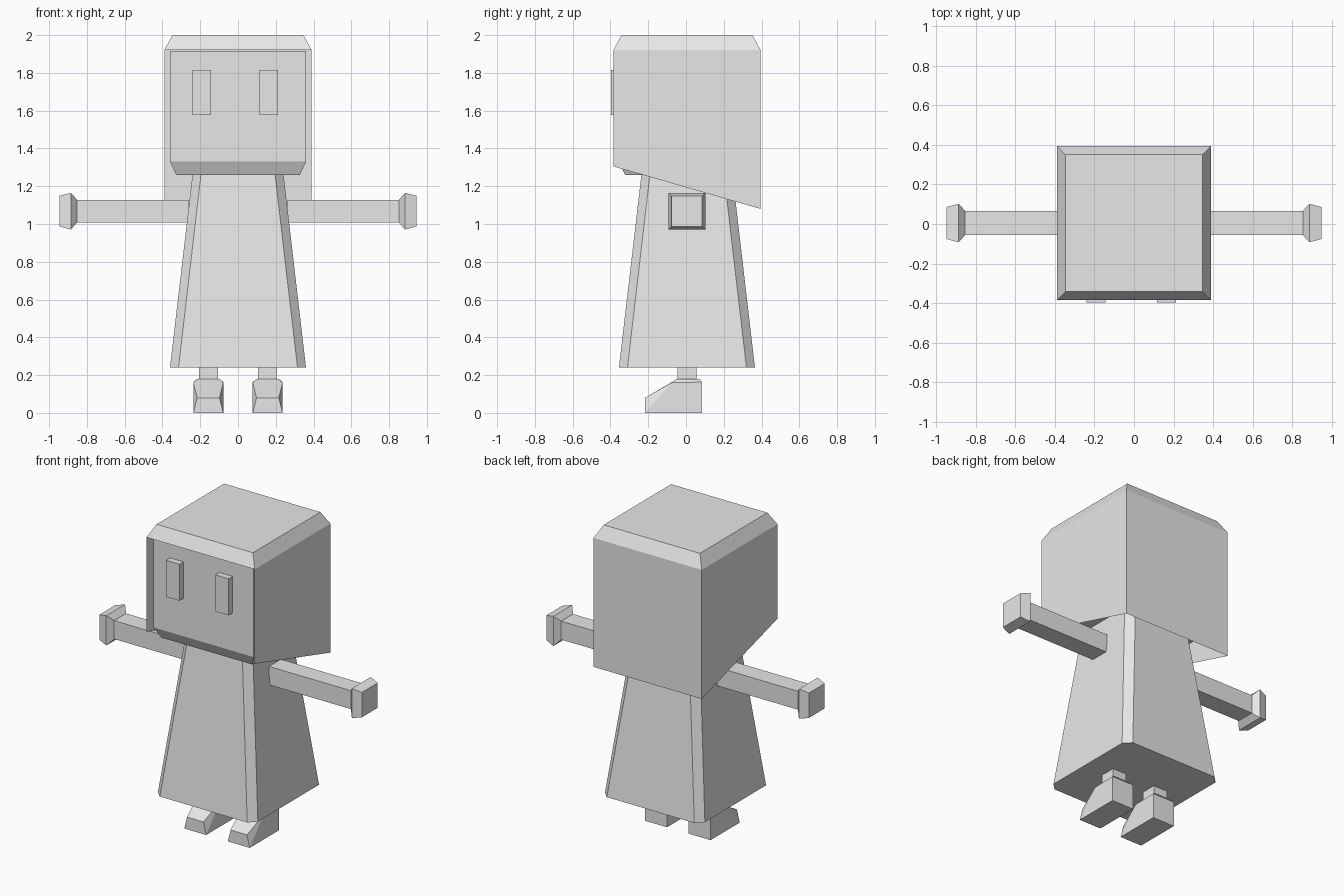
import bpy, bmesh, math
from mathutils import Vector

if "Cube" in bpy.data.objects:
    bpy.data.objects.remove(bpy.data.objects["Cube"])

CY = 0.005  # shared depth centre of the figure

grey = bpy.data.materials.new("light_grey")
grey.diffuse_color = (0.8, 0.8, 0.8, 1)
grey.use_nodes = True
grey.node_tree.nodes["Principled BSDF"].inputs["Base Color"].default_value = grey.diffuse_color


def finish(name, bm):
    me = bpy.data.meshes.new(name)
    bm.to_mesh(me)
    bm.free()
    me.materials.append(grey)
    ob = bpy.data.objects.new(name, me)
    bpy.context.collection.objects.link(ob)
    return ob


def hull(name, pts):
    """Convex faceted solid around the points."""
    bm = bmesh.new()
    for p in pts:
        bm.verts.new(p)
    bmesh.ops.convex_hull(bm, input=bm.verts[:])
    bmesh.ops.dissolve_limit(bm, angle_limit=math.radians(1),
                             verts=bm.verts[:], edges=bm.edges[:])
    bmesh.ops.recalc_face_normals(bm, faces=bm.faces[:])
    return finish(name, bm)


def rect(hx, hy, z, cy=CY):
    return [(sx * hx, cy + sy * hy, z) for sx in (-1, 1) for sy in (-1, 1)]


def box(name, lo, hi):
    return hull(name, [(x, y, z) for x in (lo[0], hi[0])
                       for y in (lo[1], hi[1]) for z in (lo[2], hi[2])])


# Robe: tapered block with cut corners
C = 0.045
robe = []
for h, z in ((0.36, 0.24), (0.24, 1.27)):
    robe += rect(h, h - C, z) + rect(h - C, h, z)
hull("robe", robe)

# Head: block with a chamfered chin
hull("head", rect(0.327, 0.327, 1.26) + rect(0.361, 0.361, 1.33)
     + rect(0.361, 0.361, 1.915))

# Hood: thin shell, open at the front and below, with a slanted hem
H = 0.39
bm = bmesh.new()
hem, shoulder, top = [], [], []
for sx, sy in ((-1, -1), (-1, 1), (1, 1), (1, -1)):
    x, y = sx * H, CY + sy * H
    hem.append(bm.verts.new((x, y, 1.08 if sy > 0 else 1.305)))
    shoulder.append(bm.verts.new((x, y, 1.92)))
    top.append(bm.verts.new((sx * 0.347, CY + sy * 0.347, 2.0)))
for i in range(4):
    j = (i + 1) % 4
    if i < 3:  # left, back and right walls
        bm.faces.new((hem[j], hem[i], shoulder[i], shoulder[j]))
    bm.faces.new((shoulder[j], shoulder[i], top[i], top[j]))
bm.faces.new(top)
bmesh.ops.recalc_face_normals(bm, faces=bm.faces[:])
bm.normal_update()
if max(bm.faces, key=lambda f: f.calc_center_median().z).normal.z < 0:
    bmesh.ops.reverse_faces(bm, faces=bm.faces[:])
finish("hood", bm)

# Eyes: raised slabs on the face
for side, x in (("left", -0.192), ("right", 0.163)):
    box(side + "_eye", (x - 0.048, -0.397, 1.577), (x + 0.048, -0.35, 1.815))

for side, s in (("left", -1), ("right", 1)):
    # Arm and flared hand
    box(side + "_arm", (s * 0.262, CY - 0.061, 1.008), (s * 0.853, CY + 0.061, 1.128))
    hand = []
    for x, h in ((0.853, 0.061), (0.885, 0.097), (0.946, 0.081)):
        hand += [(s * x, CY + a * h, 1.068 + b * h) for a in (-1, 1) for b in (-1, 1)]
    hull(side + "_hand", hand)

    # Leg and wedge foot
    cx = s * 0.157
    box(side + "_leg", (cx - 0.05, CY - 0.05, 0.17), (cx + 0.05, CY + 0.05, 0.25))
    foot = []
    for w, y, z in ((0.079, -0.216, 0), (0.059, -0.216, 0.08),
                    (0.079, -0.077, 0), (0.079, -0.077, 0.16),
                    (0.059, -0.046, 0.18), (0.059, 0.07, 0.18),
                    (0.079, 0.084, 0.163), (0.079, 0.084, 0)):
        foot += [(cx - w, y, z), (cx + w, y, z)]
    hull(side + "_foot", foot)
